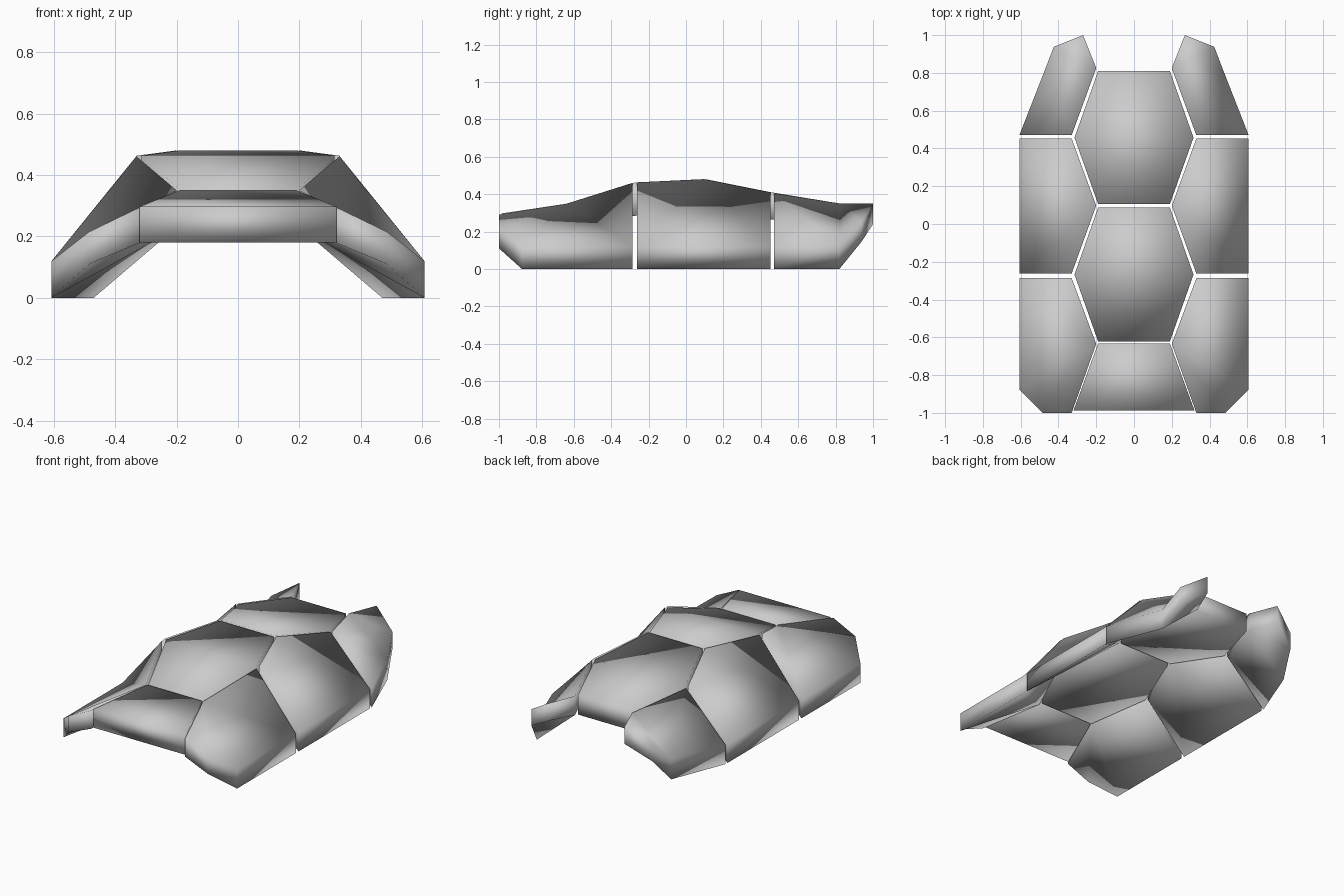
import bpy, bmesh, math

if "Cube" in bpy.data.objects:
    bpy.data.objects.remove(bpy.data.objects["Cube"])


def plate(name, pts):
    """Closed armour plate from an outline of (x, y, top z, bottom z)."""
    bm = bmesh.new()
    n = len(pts)
    top = [bm.verts.new((x, y, t)) for x, y, t, b in pts]
    bot = [bm.verts.new((x, y, b)) for x, y, t, b in pts]
    # outer and inner skins, then the rim walls
    skins = [bm.faces.new(top), bm.faces.new(bot[::-1])]
    for i in range(n):
        j = (i + 1) % n
        bm.faces.new((bot[i], bot[j], top[j], top[i]))
    bmesh.ops.recalc_face_normals(bm, faces=bm.faces[:])
    bmesh.ops.triangulate(bm, faces=skins, ngon_method='BEAUTY')
    mesh = bpy.data.meshes.new(name)
    bm.to_mesh(mesh)
    bm.free()
    ob = bpy.data.objects.new(name, mesh)
    bpy.context.collection.objects.link(ob)
    bpy.ops.object.select_all(action='DESELECT')
    ob.select_set(True)
    bpy.context.view_layer.objects.active = ob
    # soft shading over the whole plate, rims included
    bpy.ops.object.shade_smooth_by_angle(angle=math.radians(150))


def flip(pts):
    return [(-x, y, t, b) for x, y, t, b in reversed(pts)]


# Central ridge: right-hand half outlines, mirrored to close
centre = {
    "back_ridge_plate": [(0.19, 0.105, 0.48, 0.32), (0.315, 0.457, 0.41, 0.265),
                         (0.19, 0.81, 0.352, 0.23)],
    "middle_ridge_plate": [(0.19, -0.622, 0.352, 0.23), (0.315, -0.268, 0.463, 0.285),
                           (0.19, 0.088, 0.48, 0.32)],
    "front_ridge_plate": [(0.32, -0.987, 0.297, 0.18), (0.19, -0.632, 0.35, 0.225)],
}
for name, half in centre.items():
    plate(name, half + flip(half))

# Flank plates
sides = {
    "back_flank_plate": [(0.33, 0.47, 0.405, 0.26), (0.607, 0.47, 0.12, 0),
                         (0.47, 0.82, 0.13, 0), (0.425, 0.938, 0.25, 0.145),
                         (0.27, 1.0, 0.35, 0.24), (0.2, 0.825, 0.35, 0.23)],
    "middle_flank_plate": [(0.33, -0.262, 0.463, 0.285), (0.607, -0.262, 0.12, 0),
                           (0.607, 0.452, 0.12, 0), (0.33, 0.452, 0.41, 0.265),
                           (0.2, 0.097, 0.48, 0.32)],
    "front_flank_plate": [(0.33, -1.0, 0.29, 0.175), (0.485, -1.0, 0.215, 0.11),
                          (0.607, -0.877, 0.12, 0), (0.607, -0.287, 0.12, 0),
                          (0.33, -0.287, 0.46, 0.285), (0.2, -0.635, 0.35, 0.225)],
}
for name, pts in sides.items():
    plate("right_" + name, pts)
    plate("left_" + name, flip(pts))
